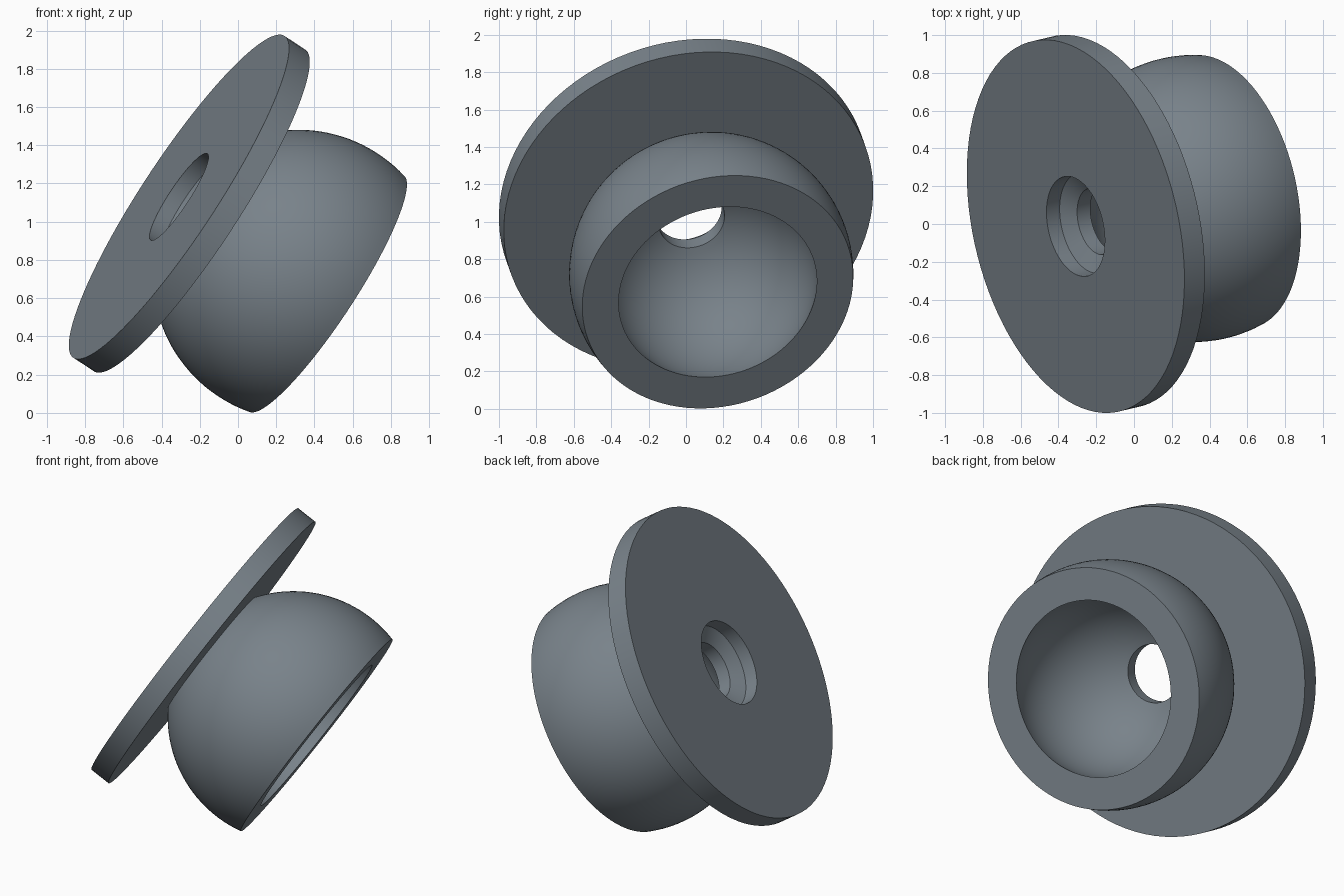
import bpy, bmesh, math
from mathutils import Vector

if "Cube" in bpy.data.objects:
    bpy.data.objects.remove(bpy.data.objects["Cube"])

SEGMENTS = 96
AXIS = Vector((0.82, 0.194, -0.538)).normalized()   # from flange towards cup opening
FLANGE_CENTRE = Vector((-0.309, -0.0125, 1.13))
BALL = 0.76          # depth of the ball centre below the flange face


def arc(radius, start_depth, end_depth, steps):
    """Points (radius, depth) along a sphere centred at depth BALL."""
    a = math.acos((BALL - start_depth) / radius)
    b = math.acos((BALL - end_depth) / radius)
    angles = [a + (b - a) * i / steps for i in range(steps + 1)]
    return [(radius * math.sin(t), BALL - radius * math.cos(t)) for t in angles]


def lathe(name, profile):
    """Revolve a closed (radius, depth) profile around the local z axis."""
    bm = bmesh.new()
    rings = []
    for i in range(SEGMENTS):
        t = 2 * math.pi * i / SEGMENTS
        rings.append([bm.verts.new((r * math.cos(t), r * math.sin(t), z))
                      for r, z in profile])
    n = len(profile)
    for i in range(SEGMENTS):
        a, b = rings[i], rings[(i + 1) % SEGMENTS]
        for j in range(n):
            k = (j + 1) % n
            bm.faces.new((a[j], a[k], b[k], b[j]))
    bmesh.ops.recalc_face_normals(bm, faces=bm.faces)
    mesh = bpy.data.meshes.new(name)
    bm.to_mesh(mesh)
    bm.free()
    obj = bpy.data.objects.new(name, mesh)
    bpy.context.collection.objects.link(obj)
    return obj


# Round flange, hollow cup and countersunk screw hole in one closed section
profile = [(0.27, 0.0), (1.007, 0.0), (1.007, 0.132)]
profile += arc(0.76, 0.132, 0.939, 24)       # outside of the cup
profile += arc(0.569, 0.939, 0.22, 24)       # inside of the cup
profile += [(0.18, 0.135), (0.27, 0.085)]    # screw hole and its seat
cup = lathe("flanged_cup", profile)

# Dark blue-grey metal
steel = bpy.data.materials.new("dark_steel")
steel.diffuse_color = (0.19, 0.225, 0.255, 1.0)
steel.use_nodes = True
steel.node_tree.nodes["Principled BSDF"].inputs["Base Color"].default_value = steel.diffuse_color
cup.data.materials.append(steel)

# Tilt into place
cup.rotation_mode = 'QUATERNION'
cup.rotation_quaternion = Vector((0, 0, 1)).rotation_difference(AXIS)
cup.location = FLANGE_CENTRE

bpy.context.view_layer.objects.active = cup
cup.select_set(True)
bpy.ops.object.shade_smooth_by_angle(angle=math.radians(25))
